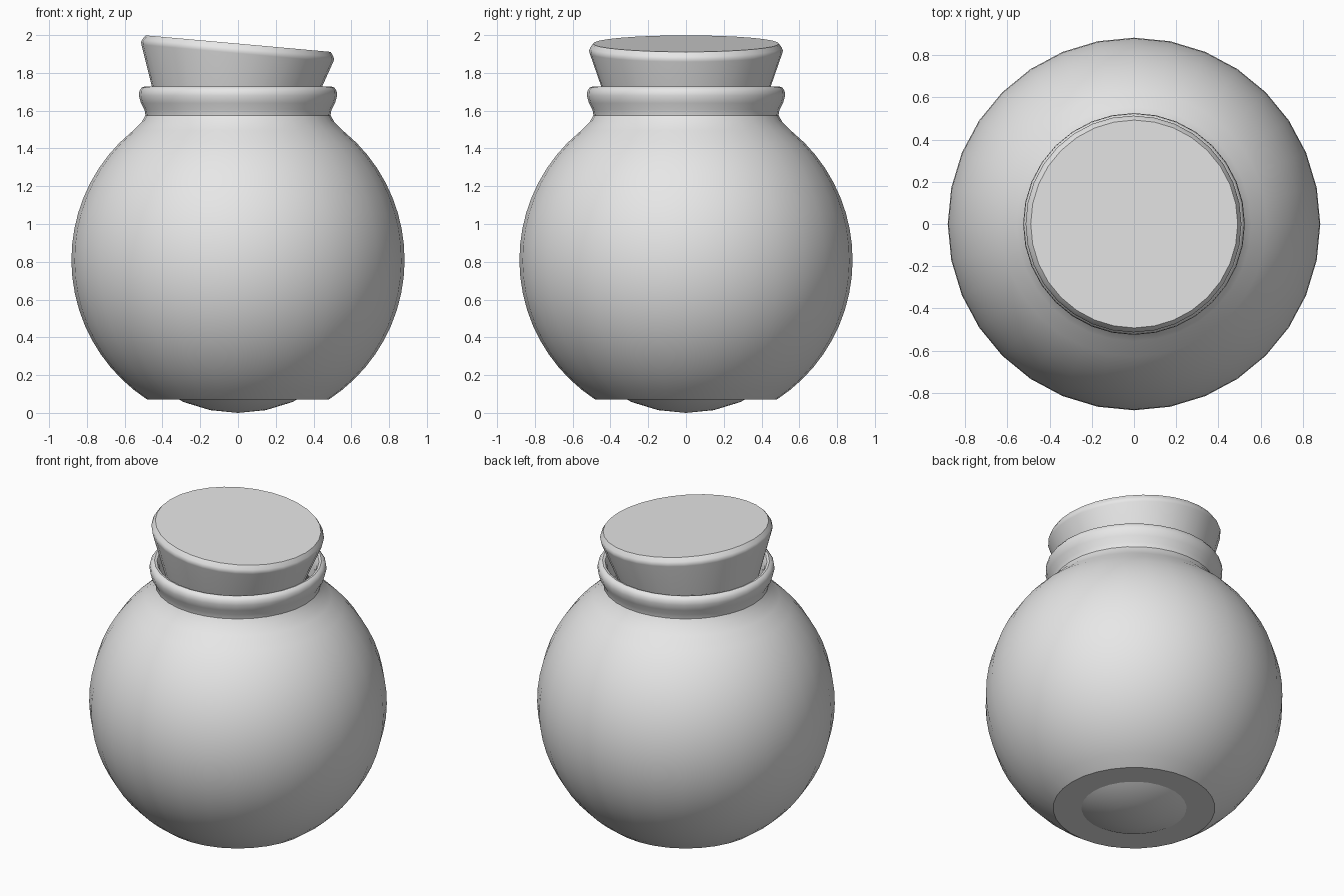
import bpy, bmesh, math

if "Cube" in bpy.data.objects:
    bpy.data.objects.remove(bpy.data.objects["Cube"])

SEGMENTS = 32

grey = bpy.data.materials.new("plain grey")
grey.diffuse_color = (0.8, 0.8, 0.8, 1.0)
grey.use_nodes = True
grey.node_tree.nodes["Principled BSDF"].inputs["Base Color"].default_value = grey.diffuse_color


def lathe(name, profile, cap_start=False, cap_end=False):
    """Revolve (radius, height) points, listed bottom to top outside, around z."""
    bm = bmesh.new()
    rings = []
    for r, z in profile:
        rings.append([bm.verts.new((r * math.cos(2 * math.pi * i / SEGMENTS),
                                    r * math.sin(2 * math.pi * i / SEGMENTS), z))
                      for i in range(SEGMENTS)])
    for a, b in zip(rings, rings[1:]):
        for i in range(SEGMENTS):
            j = (i + 1) % SEGMENTS
            bm.faces.new((a[i], a[j], b[j], b[i]))
    if cap_start:
        bm.faces.new(rings[0][::-1])
    if cap_end:
        bm.faces.new(rings[-1])
    mesh = bpy.data.meshes.new(name)
    bm.to_mesh(mesh)
    bm.free()
    obj = bpy.data.objects.new(name, mesh)
    bpy.context.collection.objects.link(obj)
    return finish(obj)


def finish(obj):
    """Assign the material and shade smooth with sharp edges kept."""
    obj.data.materials.clear()
    obj.data.materials.append(grey)
    bpy.ops.object.select_all(action='DESELECT')
    obj.select_set(True)
    bpy.context.view_layer.objects.active = obj
    bpy.ops.object.shade_smooth_by_angle(angle=math.radians(35))
    return obj


# Round bottle: flat base, spherical belly, pinched neck and rolled lip
RADIUS, CENTRE = 0.882, 0.81
BASE, SHOULDER = 0.07, 1.43
low = math.asin((BASE - CENTRE) / RADIUS)
high = math.asin((SHOULDER - CENTRE) / RADIUS)
STEPS = 18
belly = []
for k in range(STEPS + 1):
    a = low + (high - low) * k / STEPS
    belly.append((RADIUS * math.cos(a), CENTRE + RADIUS * math.sin(a)))
neck = [(0.555, 1.495), (0.51, 1.54), (0.49, 1.575), (0.495, 1.605),
        (0.514, 1.64), (0.525, 1.68), (0.522, 1.705), (0.51, 1.722),
        (0.495, 1.728), (0.48, 1.724), (0.468, 1.705), (0.455, 1.65),
        (0.45, 1.55)]
lathe("bottle", belly + neck, cap_start=True)

# Inner ball, bulging slightly through the base
bpy.ops.mesh.primitive_uv_sphere_add(segments=SEGMENTS, ring_count=16,
                                     radius=0.75, location=(0, 0, 0.75))
ball = bpy.context.object
ball.name = "inner_ball"
finish(ball)

# Tapered stopper, tilted down towards +x
stopper = lathe("stopper",
                [(0.37, -0.41), (0.51, -0.006), (0.513, 0.008),
                 (0.508, 0.022), (0.492, 0.045)],
                cap_start=True, cap_end=True)
stopper.location = (-0.003, 0, 1.91)
stopper.rotation_euler = (0, math.radians(5.1), 0)
